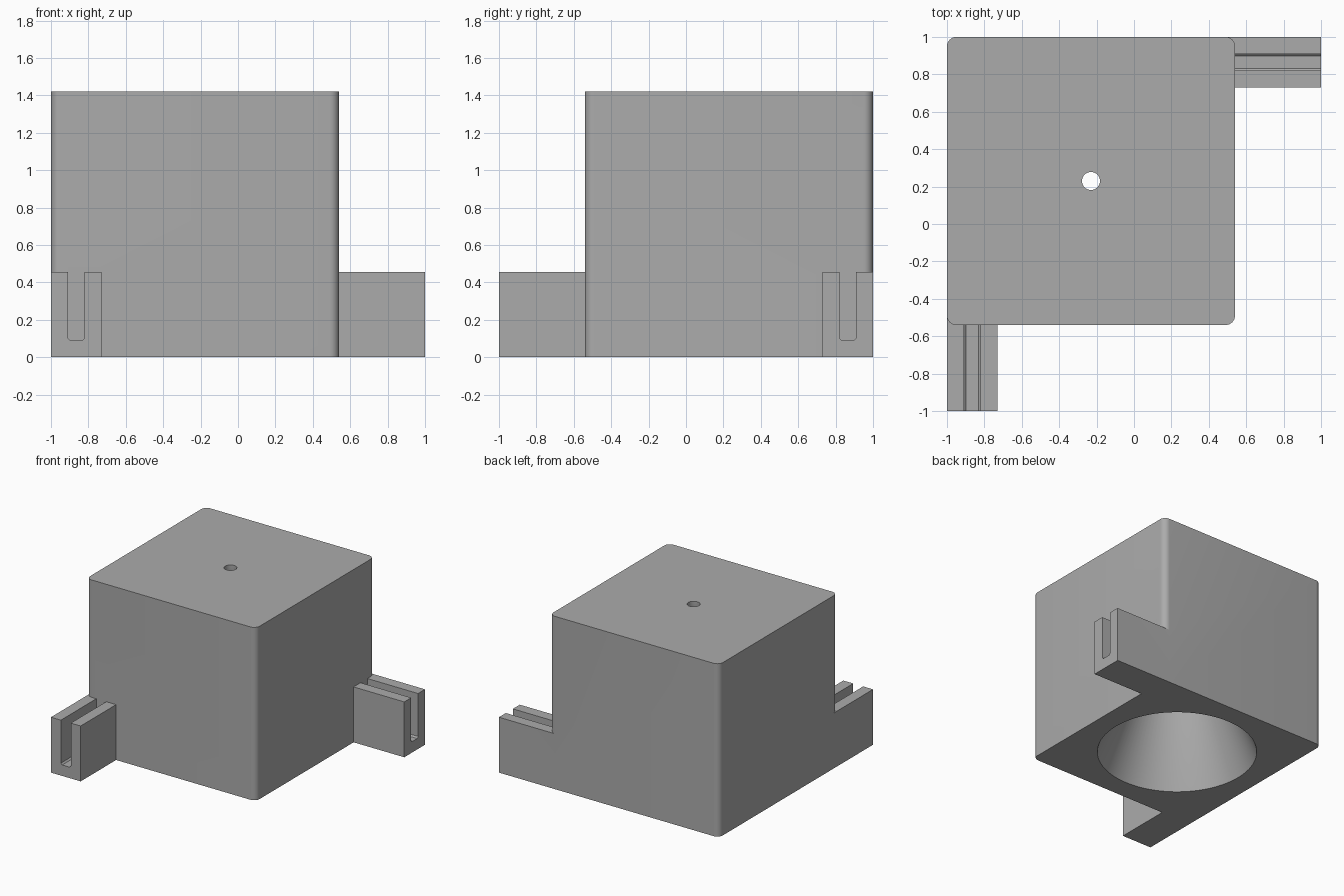
import bpy
import bmesh
import math

cube = bpy.data.objects.get("Cube")
if cube:
    bpy.data.objects.remove(cube, do_unlink=True)

# Main dimensions
SIDE, HEIGHT, ROUND = 1.54, 1.42, 0.05
CX, CY = -0.23, 0.23

grey = bpy.data.materials.new("plain grey")
grey.use_nodes = True
colour = (0.41, 0.41, 0.41, 1)
grey.diffuse_color = colour
grey.node_tree.nodes["Principled BSDF"].inputs["Base Color"].default_value = colour


def make_object(name, bm):
    bmesh.ops.recalc_face_normals(bm, faces=bm.faces[:])
    mesh = bpy.data.meshes.new(name)
    bm.to_mesh(mesh)
    bm.free()
    mesh.materials.append(grey)
    obj = bpy.data.objects.new(name, mesh)
    bpy.context.collection.objects.link(obj)
    return obj


def boolean(target, other, operation):
    mod = target.modifiers.new(operation.lower(), "BOOLEAN")
    mod.operation = operation
    mod.solver = "EXACT"
    mod.object = other
    bpy.context.view_layer.objects.active = target
    bpy.ops.object.modifier_apply(modifier=mod.name)
    bpy.data.objects.remove(other, do_unlink=True)


# Block with rounded upright corners
bm = bmesh.new()
bmesh.ops.create_cube(bm, size=1)
for v in bm.verts:
    v.co = (CX + v.co.x * SIDE, CY + v.co.y * SIDE, (v.co.z + 0.5) * HEIGHT)
upright = [e for e in bm.edges if abs(e.verts[0].co.z - e.verts[1].co.z) > 1]
bmesh.ops.bevel(bm, geom=upright, offset=ROUND, segments=8, profile=0.5, affect="EDGES")
body = make_object("housing", bm)

# Funnel narrowing upwards into a small round hole
bm = bmesh.new()
n = 96
profile = [(0.60, -0.0001), (0.048, 1.33), (0.048, HEIGHT + 0.1)]
rings = []
for r, z in profile:
    rings.append([bm.verts.new((CX + r * math.cos(2 * math.pi * i / n),
                                CY + r * math.sin(2 * math.pi * i / n), z)) for i in range(n)])
for low, high in zip(rings, rings[1:]):
    for i in range(n):
        j = (i + 1) % n
        bm.faces.new((low[i], low[j], high[j], high[i]))
bm.faces.new(rings[0])
bm.faces.new(rings[-1])
funnel = make_object("funnel_cutter", bm)
funnel.hide_render = True
boolean(body, funnel, "DIFFERENCE")


# Slotted clips: a U-shaped section run out from the block
def clip(name, swap):
    x0, x1, s0, s1, top, floor, c = -1, -0.73, -0.91, -0.82, 0.455, 0.09, 0.012
    section = [(x0, 0), (x1, 0), (x1, top), (s1, top), (s1, floor + c), (s1 - c, floor),
               (s0 + c, floor), (s0, floor + c), (s0, top), (x0, top)]
    bm = bmesh.new()
    face = bm.faces.new([bm.verts.new((x, -1, z)) for x, z in section])
    out = bmesh.ops.extrude_face_region(bm, geom=[face])
    for v in out["geom"]:
        if isinstance(v, bmesh.types.BMVert):
            v.co.y = CY - SIDE / 2 + ROUND
    if swap:
        for v in bm.verts:
            v.co.x, v.co.y = -v.co.y, -v.co.x
    return make_object(name, bm)


boolean(body, clip("front_clip", False), "UNION")
boolean(body, clip("side_clip", True), "UNION")

bpy.ops.object.select_all(action="DESELECT")
body.select_set(True)
bpy.context.view_layer.objects.active = body
bpy.ops.object.shade_smooth_by_angle(angle=math.radians(30))
